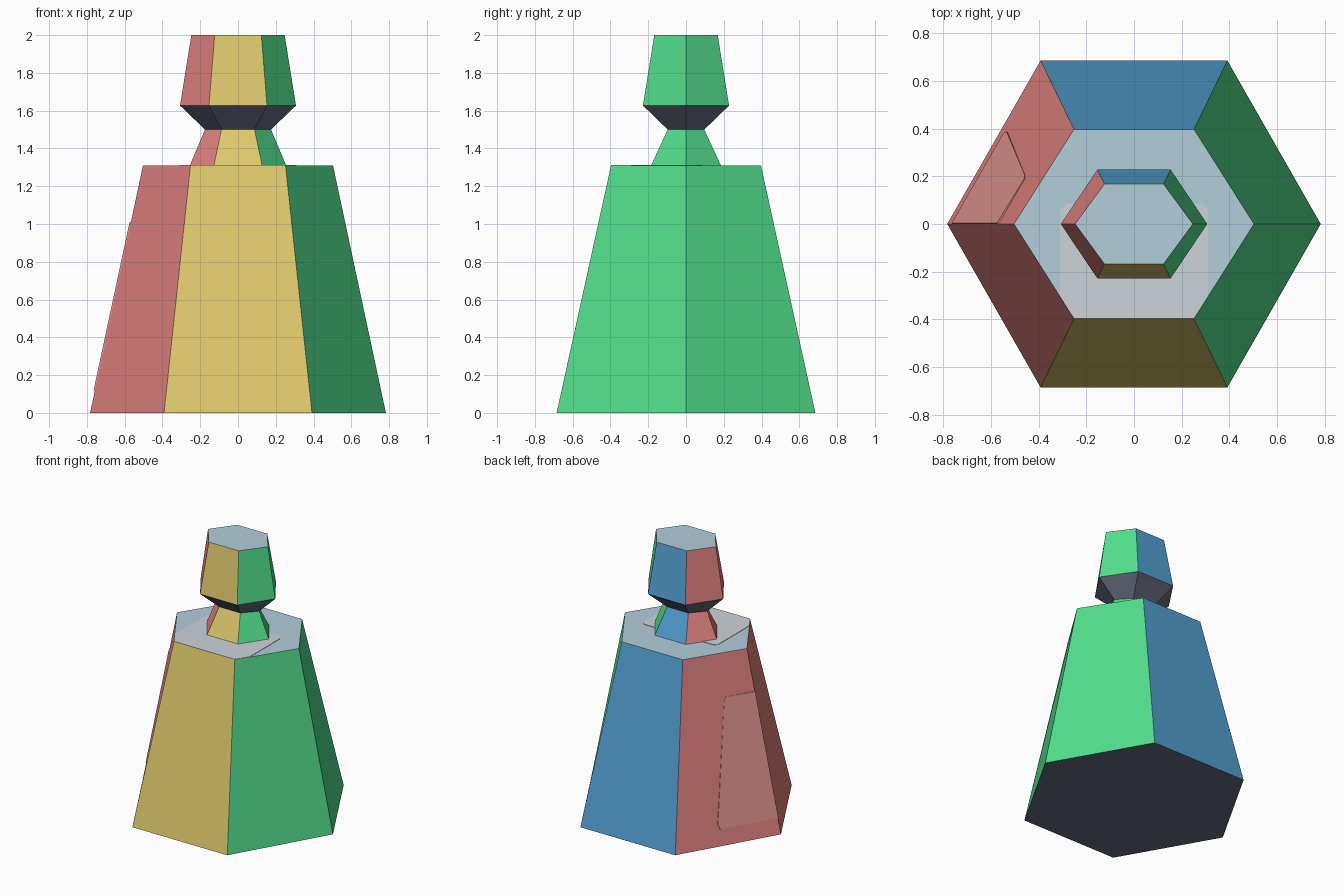
import bpy, bmesh
from mathutils import Vector

if "Cube" in bpy.data.objects:
    bpy.data.objects.remove(bpy.data.objects["Cube"])


def material(name, rgb):
    lin = [(c / 255 / 12.92) if c < 10 else ((c / 255 + 0.055) / 1.055) ** 2.4 for c in rgb]
    m = bpy.data.materials.new(name)
    m.diffuse_color = (*lin, 1)
    m.use_nodes = True
    m.node_tree.nodes["Principled BSDF"].inputs["Base Color"].default_value = m.diffuse_color
    return m


MATS = [
    material("yellow", (222, 201, 109)),
    material("blue", (83, 161, 210)),
    material("green", (82, 222, 140)),
    material("red", (228, 132, 130)),
    material("pale_blue", (178, 205, 218)),
    material("dark_slate", (100, 106, 124)),
]
PALE_GREY = material("pale_grey", (204, 211, 217))
PALE_RED = material("pale_red", (230, 152, 147))


def hexagon(rx, ry, z):
    xy = [(rx, 0), (rx / 2, ry), (-rx / 2, ry), (-rx, 0), (-rx / 2, -ry), (rx / 2, -ry)]
    return [Vector((x, y, z)) for x, y in xy]


def colour_index(n):
    """Colour follows the direction a face looks in."""
    if n.z > 0.9:
        return 4
    if n.z < -0.3:
        return 5
    if abs(n.y) > 2 * abs(n.x):
        return 0 if n.y < 0 else 1
    return 2 if n.x > 0 else 3


def finish(name, bm, mats, rule=None):
    bmesh.ops.recalc_face_normals(bm, faces=bm.faces)
    bm.normal_update()
    for f in bm.faces:
        f.material_index = rule(f.normal) if rule else 0
    me = bpy.data.meshes.new(name)
    bm.to_mesh(me)
    bm.free()
    for m in mats:
        me.materials.append(m)
    ob = bpy.data.objects.new(name, me)
    bpy.context.collection.objects.link(ob)


def loft(name, rings, mats, rule=None):
    bm = bmesh.new()
    loops = [[bm.verts.new(p) for p in r] for r in rings]
    n = len(loops[0])
    bm.faces.new(loops[0])
    bm.faces.new(loops[-1])
    for a, b in zip(loops, loops[1:]):
        for i in range(n):
            j = (i + 1) % n
            bm.faces.new((a[i], a[j], b[j], b[i]))
    finish(name, bm, mats, rule)


# Tapered six-sided body
BASE, TOP = hexagon(0.783, 0.685, 0), hexagon(0.503, 0.397, 1.31)
loft("body", [BASE, TOP], MATS, colour_index)

# Neck, flared collar and cap
loft("neck_and_cap", [hexagon(0.255, 0.185, 1.31), hexagon(0.175, 0.097, 1.50),
                      hexagon(0.307, 0.228, 1.627), hexagon(0.247, 0.168, 2.0)],
     MATS, colour_index)


# Thin painted patch on the shoulder, following its front edge
outline = [(0.25, -0.397), (0.31, -0.303), (0.31, 0.06), (0.285, 0.085)]
outline += [(-x, y) for x, y in reversed(outline)]
loft("shoulder_patch", [[Vector((x, y, z)) for x, y in outline] for z in (1.308, 1.313)],
     [PALE_GREY])

# Thin painted patch on the back left side of the body
a, b, c, d = BASE[3], BASE[2], TOP[2], TOP[3]
normal = (c - a).cross(d - b).normalized()
if normal.x > 0:
    normal.negate()
uv = [(0, 0.09), (0.57, 0.09), (0.59, 0.12), (0.43, 0.74), (0.40, 0.77), (0, 0.77)]
pts = [a.lerp(b, u).lerp(d.lerp(c, u), v) for u, v in uv]
loft("side_patch", [[p + normal * h for p in pts] for h in (-0.001, 0.008)], [PALE_RED])
